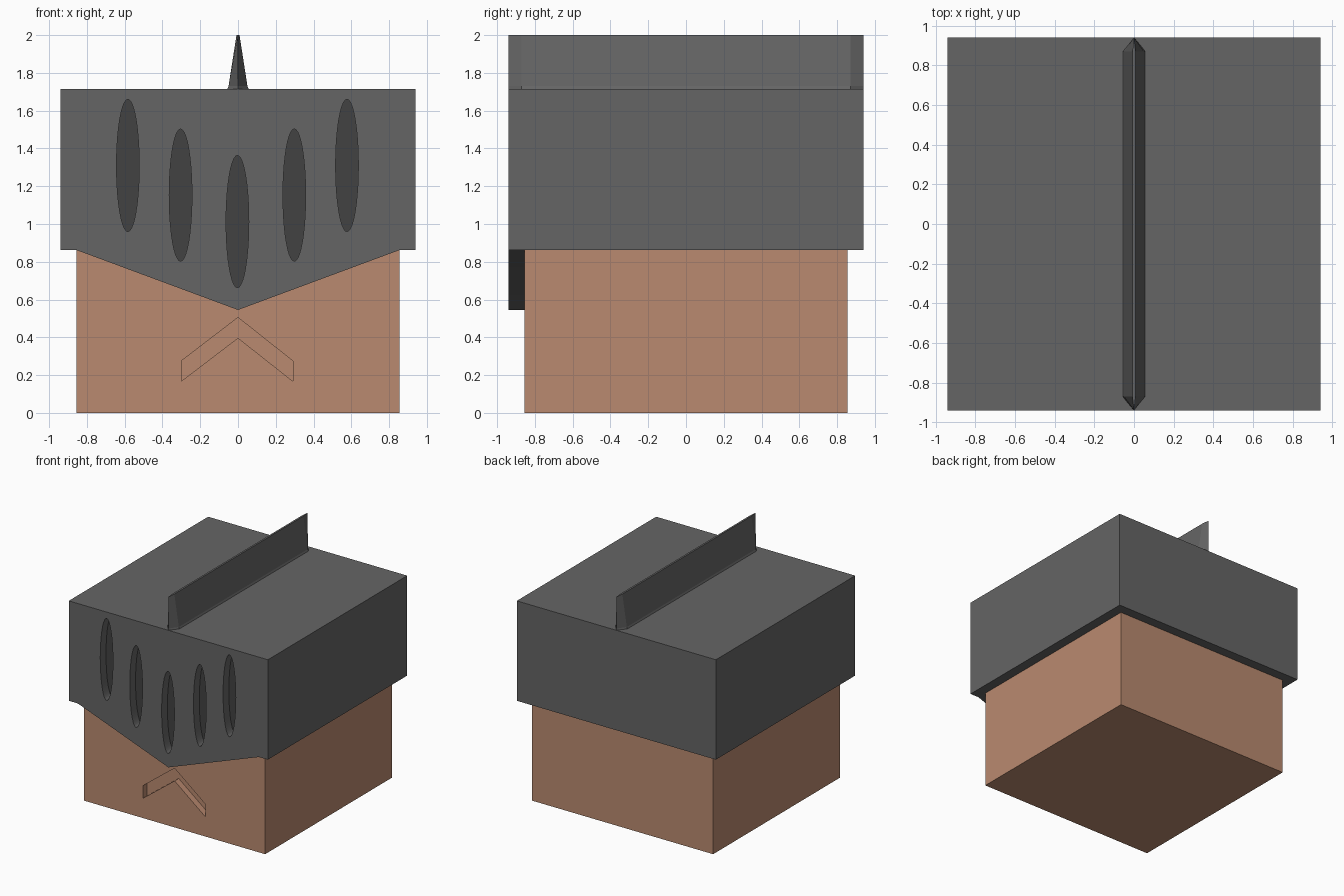
import bpy, bmesh, math

if "Cube" in bpy.data.objects:
    bpy.data.objects.remove(bpy.data.objects["Cube"])


def material(name, r, g, b):
    m = bpy.data.materials.new(name)
    m.diffuse_color = (r, g, b, 1)
    m.use_nodes = True
    m.node_tree.nodes["Principled BSDF"].inputs["Base Color"].default_value = m.diffuse_color
    return m


STEEL = material("dark grey steel", 0.13, 0.13, 0.13)
SLOT = material("slot shadow grey", 0.055, 0.055, 0.055)
SKIN = material("tan skin", 0.49, 0.255, 0.16)


def finish(name, bm, mat):
    bmesh.ops.recalc_face_normals(bm, faces=bm.faces)
    me = bpy.data.meshes.new(name)
    bm.to_mesh(me)
    bm.free()
    me.materials.append(mat)
    ob = bpy.data.objects.new(name, me)
    bpy.context.collection.objects.link(ob)
    return ob


def prisms(name, outlines, y0, y1, mat):
    """Extrude front-view (x, z) outlines from y0 to y1."""
    bm = bmesh.new()
    for pts in outlines:
        a = [bm.verts.new((x, y0, z)) for x, z in pts]
        b = [bm.verts.new((x, y1, z)) for x, z in pts]
        bm.faces.new(a)
        bm.faces.new(b[::-1])
        for i in range(len(pts)):
            j = (i + 1) % len(pts)
            bm.faces.new((a[i], b[i], b[j], a[j]))
    return finish(name, bm, mat)


def rect(x, z0, z1):
    return [(-x, z0), (x, z0), (x, z1), (-x, z1)]


def cut(ob, cutter):
    mod = ob.modifiers.new("cut", 'BOOLEAN')
    mod.operation = 'DIFFERENCE'
    mod.solver = 'EXACT'
    mod.object = cutter
    bpy.context.view_layer.objects.active = ob
    bpy.ops.object.modifier_apply(modifier=mod.name)
    bpy.data.objects.remove(cutter)


def smooth(ob):
    bpy.ops.object.select_all(action='DESELECT')
    ob.select_set(True)
    bpy.context.view_layer.objects.active = ob
    bpy.ops.object.shade_smooth_by_angle(angle=math.radians(30))


# Head block with a recessed chevron mouth
head = prisms("head", [rect(0.855, 0, 0.87)], -0.855, 0.855, SKIN)
chevron = [(0, 0.505), (-0.3, 0.275), (-0.3, 0.168), (0, 0.397), (0.29, 0.168), (0.29, 0.275)]
cut(head, prisms("mouth_cutter", [chevron], -1.0, -0.80, SKIN))

# Helmet shell behind the visor
prisms("helmet_shell", [rect(0.94, 0.862, 1.715)], -0.855, 0.94, STEEL)

# Pointed visor plate with five oval slots cut through
visor_outline = [(-0.94, 0.862), (-0.855, 0.862), (0, 0.545), (0.855, 0.862),
                 (0.94, 0.862), (0.94, 1.715), (-0.94, 1.715)]
visor = prisms("visor", [visor_outline], -0.94, -0.855, STEEL)


def oval(cx, cz, rx, rz, n=40):
    return [(cx + rx * math.cos(2 * math.pi * i / n),
             cz + rz * math.sin(2 * math.pi * i / n)) for i in range(n)]


slots = [(-0.583, 1.31), (-0.304, 1.153), (-0.003, 1.013), (0.298, 1.153), (0.577, 1.31)]
cut(visor, prisms("slot_cutter", [oval(x, z, 0.06, 0.35) for x, z in slots], -1.0, -0.80, STEEL))
smooth(visor)

# Dark floors at the back of the slots
prisms("slot_floors", [oval(x, z, 0.06, 0.35) for x, z in slots], -0.862, -0.854, SLOT)

# Tapered crest along the top, pointed at both ends
bm = bmesh.new()
rings = []
for z, w in ((1.71, 0.058), (1.73, 0.05), (2.0, 0.008)):
    pts = [(0, -0.94), (w, -0.87), (w, 0.87), (0, 0.94), (-w, 0.87), (-w, -0.87)]
    rings.append([bm.verts.new((x, y, z)) for x, y in pts])
for lo, hi in zip(rings, rings[1:]):
    for i in range(6):
        j = (i + 1) % 6
        bm.faces.new((lo[i], lo[j], hi[j], hi[i]))
bm.faces.new(rings[0][::-1])
bm.faces.new(rings[-1])
finish("crest", bm, STEEL)
